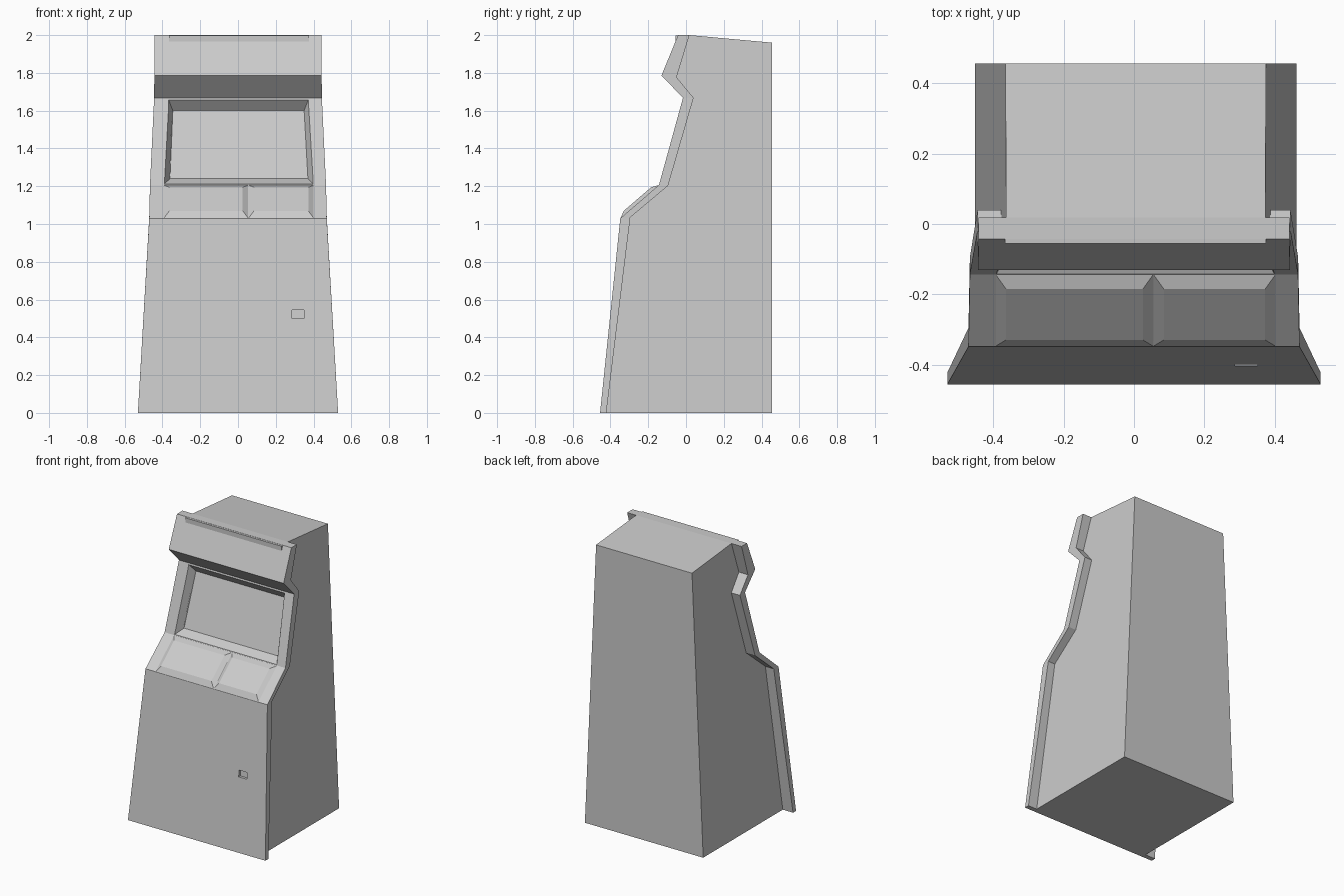
import bpy, bmesh

if "Cube" in bpy.data.objects:
    bpy.data.objects.remove(bpy.data.objects["Cube"])


def make_object(name, verts, faces):
    me = bpy.data.meshes.new(name)
    me.from_pydata(verts, [], faces)
    bm = bmesh.new()
    bm.from_mesh(me)
    bmesh.ops.recalc_face_normals(bm, faces=bm.faces)
    bm.to_mesh(me)
    bm.free()
    ob = bpy.data.objects.new(name, me)
    bpy.context.collection.objects.link(ob)
    return ob


def loft(name, rings):
    """Closed solid through rings of equal vertex count."""
    n = len(rings[0])
    faces = [tuple(range(n)), tuple(range((len(rings) - 1) * n, len(rings) * n))]
    for r in range(len(rings) - 1):
        for k in range(n):
            a, b = r * n + k, r * n + (k + 1) % n
            faces.append((a, b, b + n, a + n))
    return make_object(name, [v for ring in rings for v in ring], faces)


def loop(low, high):
    """Four-corner loop; low and high edges are (x_left, x_right, y, z)."""
    return [(low[0], *low[2:]), (low[1], *low[2:]), (high[1], *high[2:]), (high[0], *high[2:])]


def cut(target, cutter):
    mod = target.modifiers.new("cut", 'BOOLEAN')
    mod.operation = 'DIFFERENCE'
    mod.solver = 'EXACT'
    mod.object = cutter
    bpy.context.view_layer.objects.active = target
    bpy.ops.object.modifier_apply(modifier=mod.name)


# Front frame: half width, front edge (y, z), back edge (y, z) at each bend
levels = [
    (0.53, (-0.455, 0.0), (-0.422, 0.0)),
    (0.47, (-0.348, 1.03), (-0.295, 1.035)),
    (0.466, (-0.143, 1.207), (-0.095, 1.203)),
    (0.444, (-0.016, 1.668), (0.04, 1.668)),
    (0.443, (-0.13, 1.786), (-0.05, 1.777)),
    (0.441, (-0.042, 2.0), (0.018, 2.0)),
]
frame = loft("front_frame", [
    [(-w, *f), (w, *f), (w, *b), (-w, *b)] for w, f, b in levels])

# Cabinet body: side profile tapering towards the top
profile = [b for _, _, b in levels] + [(0.455, 1.96), (0.455, 0.0)]
sides = [[(0.005 + s * (0.456 - 0.044 * z), y, z) for y, z in profile] for s in (-1, 1)]
body = loft("cabinet_body", sides)

# Screen recess: tapered pocket cut through frame and body
opening = loop((-0.39, 0.398, -0.142, 1.212), (-0.367, 0.372, -0.019, 1.657))
glass = loop((-0.36, 0.37, -0.08, 1.24), (-0.345, 0.35, 0.03, 1.60))
outer = [tuple(o + 0.2 * (o - g) for o, g in zip(p, q)) for p, q in zip(opening, glass)]
screen_cutter = loft("screen_cutter", [outer, glass])
cut(frame, screen_cutter)
cut(body, screen_cutter)

# Coin slot: shallow recess in the lower front
slot_cutter = loft("slot_cutter", [
    loop((0.287, 0.35, y, 0.50), (0.287, 0.35, y + 0.004, 0.545)) for y in (-0.45, -0.385)])
cut(frame, slot_cutter)
for c in (screen_cutter, slot_cutter):
    bpy.data.objects.remove(c)

# Control panels: two raised bevelled pads meeting in a valley
for name, x0, x1 in (("control_pad_left", -0.393, 0.055), ("control_pad_right", 0.055, 0.402)):
    base = loop((x0, x1, -0.347, 1.03), (x0, x1, -0.143, 1.206))
    top = loop((x0 + 0.03, x1 - 0.03, -0.329, 1.07), (x0 + 0.03, x1 - 0.03, -0.185, 1.194))
    loft(name, [base, top])

# Small wedge along the top of the marquee
wedge = [(-0.056, 1.965), (-0.056, 1.998), (-0.04, 1.999)]
loft("marquee_wedge", [[(x, y, z) for y, z in wedge] for x in (-0.366, 0.375)])
